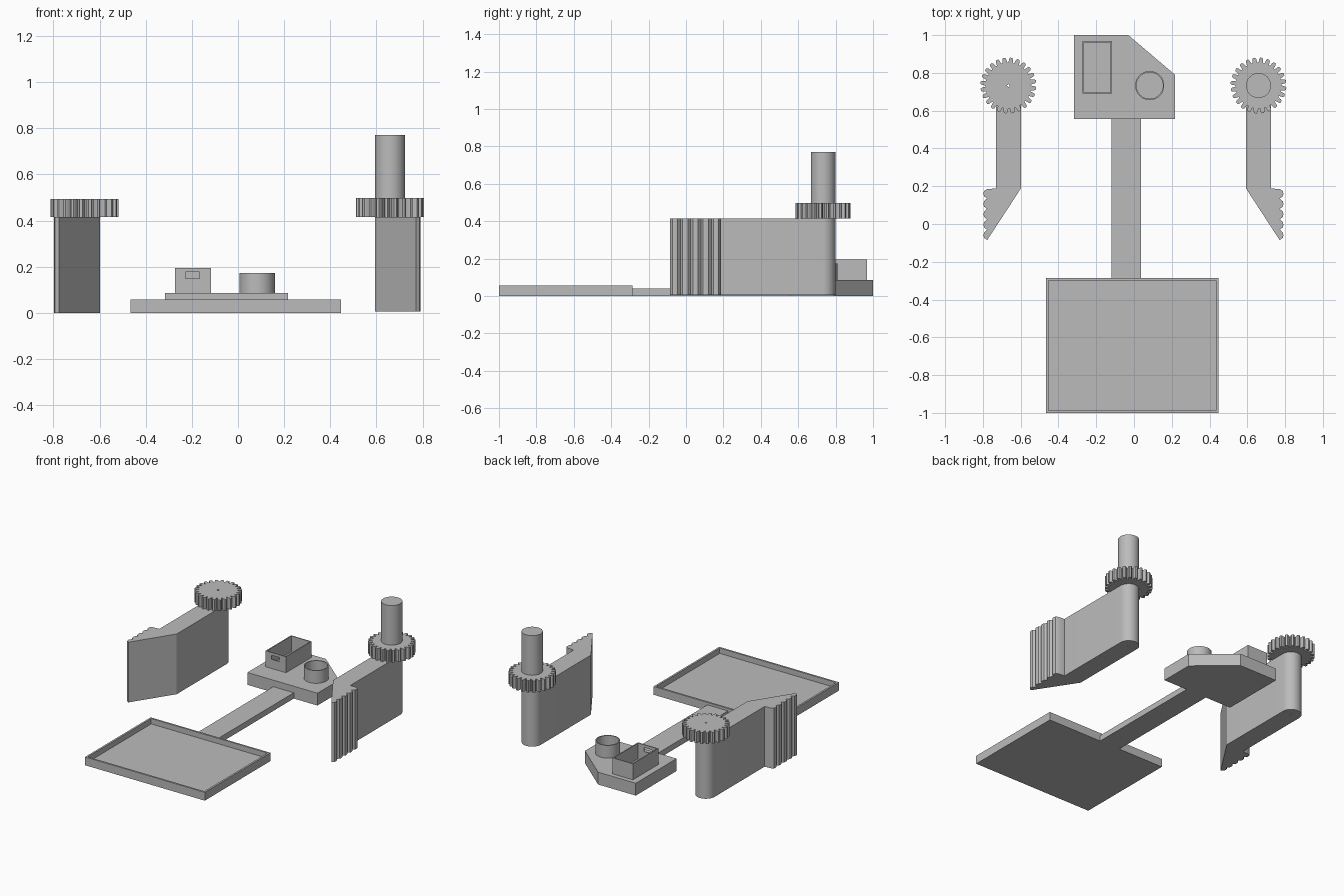
import bpy, bmesh
from math import sin, cos, pi, radians

cube = bpy.data.objects.get("Cube")
if cube:
    bpy.data.objects.remove(cube)

grey = bpy.data.materials.new("plain grey")
grey.use_nodes = True
COLOUR = (0.5, 0.5, 0.5, 1)
grey.diffuse_color = COLOUR
grey.node_tree.nodes["Principled BSDF"].inputs["Base Color"].default_value = COLOUR


def prism(name, outline, z0, z1):
    """Extrude a flat outline between two heights."""
    bm = bmesh.new()
    base = bm.faces.new([bm.verts.new((x, y, z0)) for x, y in outline])
    top = bmesh.ops.extrude_face_region(bm, geom=[base])["geom"]
    for v in top:
        if isinstance(v, bmesh.types.BMVert):
            v.co.z = z1
    bmesh.ops.recalc_face_normals(bm, faces=bm.faces)
    mesh = bpy.data.meshes.new(name)
    bm.to_mesh(mesh)
    bm.free()
    mesh.materials.append(grey)
    obj = bpy.data.objects.new(name, mesh)
    bpy.context.collection.objects.link(obj)
    return obj


def rect(x0, x1, y0, y1):
    return [(x0, y0), (x1, y0), (x1, y1), (x0, y1)]


def arc(cx, cy, r, a0, a1, n):
    return [(cx + r * cos(a0 + (a1 - a0) * i / n), cy + r * sin(a0 + (a1 - a0) * i / n))
            for i in range(n)]


def circle(cx, cy, r, n=48):
    return arc(cx, cy, r, 0, 2 * pi, n)


def cut(obj, outline, z0, z1):
    """Subtract a prism and discard the cutter."""
    cutter = prism("cutter", outline, z0, z1)
    cutter.hide_render = True
    mod = obj.modifiers.new("cut", "BOOLEAN")
    mod.operation, mod.solver, mod.object = "DIFFERENCE", "EXACT", cutter
    smooth(obj, apply=True)
    bpy.data.objects.remove(cutter)


def smooth(obj, apply=False):
    bpy.ops.object.select_all(action="DESELECT")
    obj.select_set(True)
    bpy.context.view_layer.objects.active = obj
    if apply:
        bpy.ops.object.modifier_apply(modifier="cut")
    else:
        bpy.ops.object.shade_smooth_by_angle(angle=radians(30))


# Tray with a thin rim, and its handle
TRAY = (-0.466, 0.447, -1.0, -0.285)
RIM = 0.013
tray = prism("tray", rect(*TRAY), 0, 0.057)
cut(tray, rect(TRAY[0] + RIM, TRAY[1] - RIM, TRAY[2] + RIM, TRAY[3] - RIM), 0.02, 0.1)
prism("tray_handle", rect(-0.12, 0.037, -0.285, 0.555), 0, 0.04)

# Platform with one clipped corner
prism("platform", [(-0.317, 0.555), (0.217, 0.555), (0.217, 0.79),
                   (-0.03, 1.0), (-0.317, 1.0)], 0, 0.085)

# Open box with a slot in its front wall
WALL = 0.007
box = prism("open_box", rect(-0.273, -0.117, 0.69, 0.968), 0.085, 0.195)
cut(box, rect(-0.273 + WALL, -0.117 - WALL, 0.69 + WALL, 0.968 - WALL), 0.087, 0.3)
cut(box, rect(-0.227, -0.166, 0.66, 0.72), 0.148, 0.176)

# Open round cup
cup = prism("round_cup", circle(0.083, 0.733, 0.077), 0.085, 0.173)
cut(cup, circle(0.083, 0.733, 0.077 - WALL), 0.087, 0.3)
smooth(cup)

# Gripper arms with toothed jaws, each carrying a gear
GEAR_Y, R = 0.733, 0.066
TEETH, ROOT, TIP = 24, 0.121, 0.148
TOOTH_SHAPE = [(0, 0), (0.2, 0), (0.32, 0.75), (0.45, 1), (0.75, 1), (0.88, 0.75)]


def arm_outline(cx, s):
    """Rounded shoulder, straight side, then a slanted jaw with ridges."""
    pts = arc(0, GEAR_Y, R, 0, pi, 24) + [(-R, GEAR_Y), (-R, 0.188), (0.112, -0.085)]
    pitch = 0.055
    for i in range(5):
        y = -0.085 + pitch * i
        pts += [(0.129, y + 0.012), (0.132, y + 0.026), (0.129, y + 0.040)]
        if i < 4:
            pts.append((0.113, y + pitch))
    pts += [(0.112, 0.185), (R, 0.188)]
    return [(cx + s * x, y) for x, y in pts]


def gear_outline(cx):
    pts = []
    for i in range(TEETH):
        for f, h in TOOTH_SHAPE:
            a, r = 2 * pi * (i + f) / TEETH, ROOT + (TIP - ROOT) * h
            pts.append((cx + r * cos(a), GEAR_Y + r * sin(a)))
    return pts


for side, cx, s, z in (("left", 0.659, 1, 0.005), ("right", -0.665, -1, 0)):
    bore = circle(cx, GEAR_Y, 0.007, 16)
    arm = prism(side + "_arm", arm_outline(cx, s), z, 0.415)
    cut(arm, bore, -0.1, 0.6)
    smooth(arm)
    gear = prism(side + "_gear", gear_outline(cx), 0.415, 0.493 + z * 0.8)
    if side == "right":
        cut(gear, bore, 0.3, 0.6)
    smooth(gear)

# Upright peg on the left gear
smooth(prism("peg", circle(0.659, GEAR_Y, R), 0.495, 0.77))
